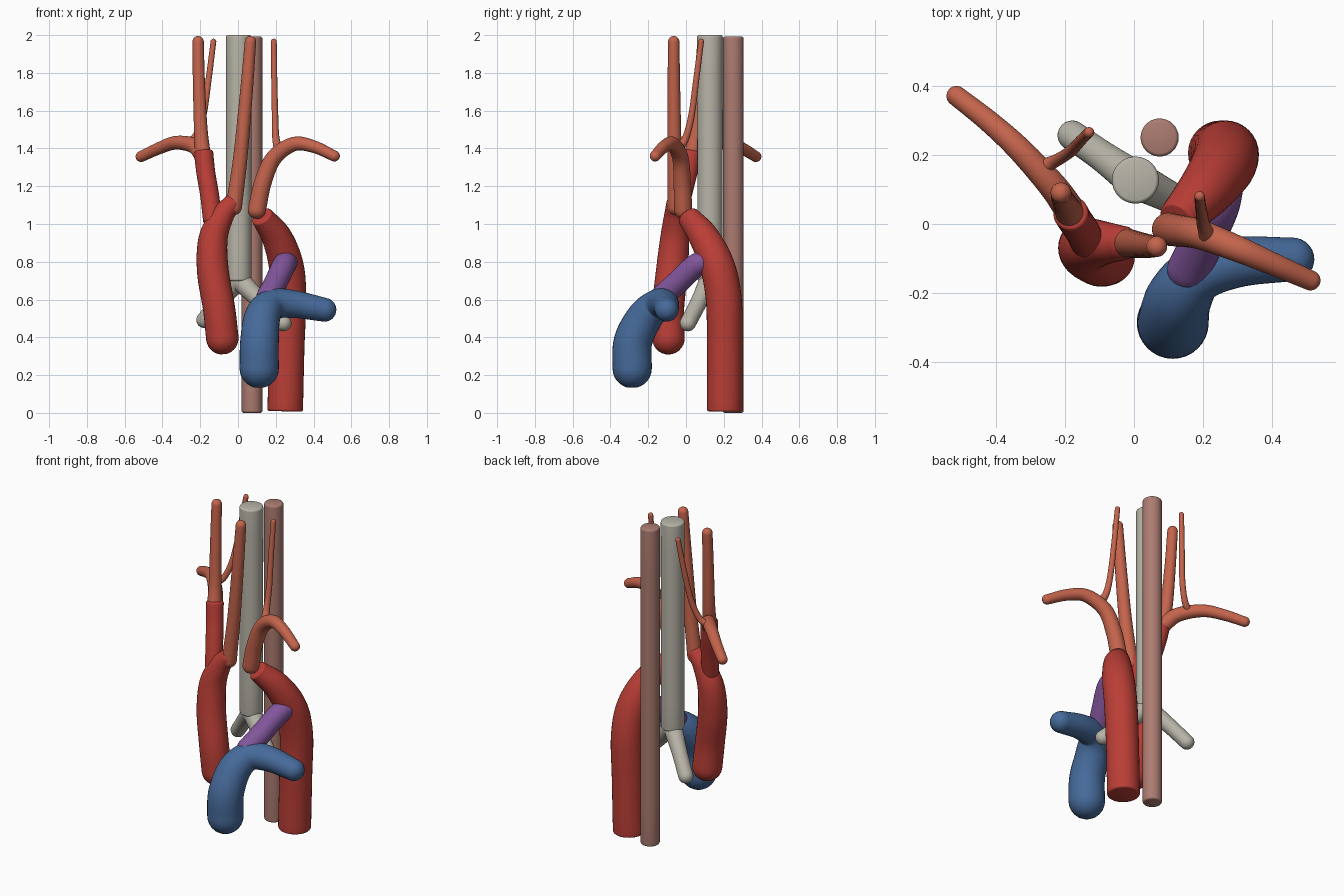
import bpy
import bmesh
import math
from mathutils import Vector

if "Cube" in bpy.data.objects:
    bpy.data.objects.remove(bpy.data.objects["Cube"])

SIDES = 32


def material(name, rgb):
    """Flat colour from 0-255 display values."""
    lin = [((c / 255 + 0.055) / 1.055) ** 2.4 for c in rgb]
    mat = bpy.data.materials.new(name)
    mat.use_nodes = True
    mat.diffuse_color = (*lin, 1)
    mat.node_tree.nodes["Principled BSDF"].inputs["Base Color"].default_value = (*lin, 1)
    return mat


RED = material("artery red", (186, 62, 54))
ORANGE = material("branch orange", (196, 100, 76))
BLUE = material("vein blue", (70, 106, 154))
PURPLE = material("duct purple", (130, 86, 156))
GREY = material("airway grey", (184, 180, 168))
PINK = material("gullet pink", (172, 124, 113))


def smooth_path(points, steps=8):
    """Catmull-Rom samples of (x, y, z, radius) points."""
    pts = [Vector(p) for p in points]
    pts = [2 * pts[0] - pts[1]] + pts + [2 * pts[-1] - pts[-2]]
    out = []
    for a, b, c, d in zip(pts, pts[1:], pts[2:], pts[3:]):
        for i in range(steps):
            t = i / steps
            out.append(0.5 * (2 * b + (c - a) * t + (2 * a - 5 * b + 4 * c - d) * t ** 2
                              + (3 * b - a - 3 * c + d) * t ** 3))
    out.append(pts[-2])
    return [(p.to_3d(), p[3]) for p in out]


def cap(center, radius, direction, edge):
    """Rings of a rounded end; edge is the rounding size."""
    rings = []
    for i in range(1, 7):
        a = i / 7 * math.pi / 2
        rings.append((center + direction * edge * math.sin(a),
                      radius - edge + edge * math.cos(a)))
    return rings


def tube(name, points, mat, flat=False):
    """Swept round tube with domed ends, or flat ends with a softened rim."""
    path = smooth_path(points)
    count = len(path)
    tangents = [(path[min(i + 1, count - 1)][0] - path[max(i - 1, 0)][0]).normalized()
                for i in range(count)]
    (p0, r0), (p1, r1) = path[0], path[-1]
    head = cap(p0, r0, -tangents[0], 0.012 if flat else r0)[::-1]
    tail = cap(p1, r1, tangents[-1], 0.012 if flat else r1)
    rings = head + path + tail
    tangents = [tangents[0]] * len(head) + tangents + [tangents[-1]] * len(tail)

    bm = bmesh.new()
    side = tangents[0].orthogonal().normalized()
    loops = []
    for (center, radius), tan in zip(rings, tangents):
        side = (side - tan * side.dot(tan)).normalized()
        up = tan.cross(side)
        loops.append([bm.verts.new(center + radius * (side * math.cos(a) + up * math.sin(a)))
                      for a in (math.tau * k / SIDES for k in range(SIDES))])
    for low, high in zip(loops, loops[1:]):
        for k in range(SIDES):
            n = (k + 1) % SIDES
            bm.faces.new((low[k], low[n], high[n], high[k]))
    bm.faces.new(loops[0][::-1])
    bm.faces.new(loops[-1])
    mesh = bpy.data.meshes.new(name)
    bm.to_mesh(mesh)
    bm.free()
    mesh.materials.append(mat)
    obj = bpy.data.objects.new(name, mesh)
    bpy.context.collection.objects.link(obj)
    bpy.ops.object.select_all(action="DESELECT")
    obj.select_set(True)
    bpy.context.view_layer.objects.active = obj
    bpy.ops.object.shade_smooth_by_angle(angle=math.radians(40))
    return obj


# Gullet and airway with its two forks
tube("gullet", [(0.074, 0.25, 0.012, 0.055), (0.074, 0.25, 1.98, 0.055)], PINK, flat=True)
tube("windpipe", [(0.004, 0.127, 0.71, 0.067), (0.004, 0.127, 1.988, 0.068)], GREY, flat=True)
tube("right_bronchus", [(0, 0.13, 0.7, 0.055), (-0.09, 0.195, 0.6, 0.045),
                        (-0.178, 0.256, 0.492, 0.043)], GREY)
tube("left_bronchus", [(0.01, 0.125, 0.7, 0.055), (0.12, 0.07, 0.59, 0.045),
                       (0.24, 0.01, 0.475, 0.043)], GREY)

# Large red arteries
tube("descending_aorta", [(0.25, 0.205, 0.02, 0.094), (0.258, 0.205, 0.35, 0.094),
                          (0.266, 0.2, 0.6, 0.095), (0.255, 0.165, 0.78, 0.092),
                          (0.205, 0.095, 0.93, 0.08), (0.13, 0.015, 1.035, 0.06)],
     RED, flat=True)
tube("ascending_aorta", [(-0.083, -0.093, 0.395, 0.086), (-0.1, -0.095, 0.55, 0.085),
                         (-0.133, -0.075, 0.75, 0.084), (-0.132, -0.06, 0.92, 0.077),
                         (-0.085, -0.055, 1.04, 0.062), (-0.035, -0.055, 1.105, 0.05)], RED)
tube("right_arterial_trunk", [(-0.135, -0.05, 1.02, 0.05), (-0.15, -0.02, 1.15, 0.05),
                              (-0.17, 0.01, 1.27, 0.05), (-0.182, 0.03, 1.375, 0.051)],
     RED, flat=True)

# Neck arteries
tube("right_carotid", [(-0.185, 0.03, 1.36, 0.042), (-0.197, 0.055, 1.5, 0.036),
                       (-0.207, 0.075, 1.75, 0.032), (-0.211, 0.09, 1.965, 0.03)], ORANGE)
tube("left_carotid", [(-0.022, -0.055, 1.09, 0.043), (0.012, -0.06, 1.35, 0.038),
                      (0.043, -0.064, 1.68, 0.034), (0.066, -0.065, 1.965, 0.03)], ORANGE)

# Arm arteries
tube("right_subclavian", [(-0.185, 0.04, 1.36, 0.044), (-0.235, 0.11, 1.415, 0.041),
                          (-0.33, 0.215, 1.43, 0.036), (-0.42, 0.297, 1.4, 0.032),
                          (-0.513, 0.37, 1.357, 0.029)], ORANGE)
tube("left_subclavian", [(0.1, -0.015, 1.075, 0.048), (0.132, -0.02, 1.22, 0.046),
                         (0.19, -0.03, 1.35, 0.043), (0.295, -0.07, 1.423, 0.038),
                         (0.4, -0.115, 1.41, 0.033), (0.51, -0.163, 1.36, 0.029)], ORANGE)

# Thin rising arteries
tube("right_vertebral", [(-0.265, 0.165, 1.43, 0.022), (-0.222, 0.185, 1.47, 0.018),
                         (-0.183, 0.21, 1.58, 0.017), (-0.155, 0.24, 1.77, 0.016),
                         (-0.13, 0.265, 1.966, 0.015)], ORANGE)
tube("left_vertebral", [(0.212, -0.035, 1.4, 0.024), (0.2, 0.0, 1.46, 0.019),
                        (0.196, 0.03, 1.58, 0.017), (0.192, 0.055, 1.77, 0.016),
                        (0.19, 0.08, 1.966, 0.015)], ORANGE)

# Blue trunk and the duct joining it to the arch
tube("pulmonary_trunk", [(0.112, -0.285, 0.235, 0.104), (0.114, -0.28, 0.38, 0.102),
                         (0.13, -0.215, 0.51, 0.095), (0.185, -0.145, 0.575, 0.082),
                         (0.3, -0.11, 0.575, 0.073), (0.458, -0.102, 0.546, 0.063)], BLUE)
tube("connecting_duct", [(0.16, -0.13, 0.61, 0.064), (0.2, -0.045, 0.69, 0.062),
                         (0.24, 0.045, 0.775, 0.062), (0.255, 0.1, 0.8, 0.06)], PURPLE)
